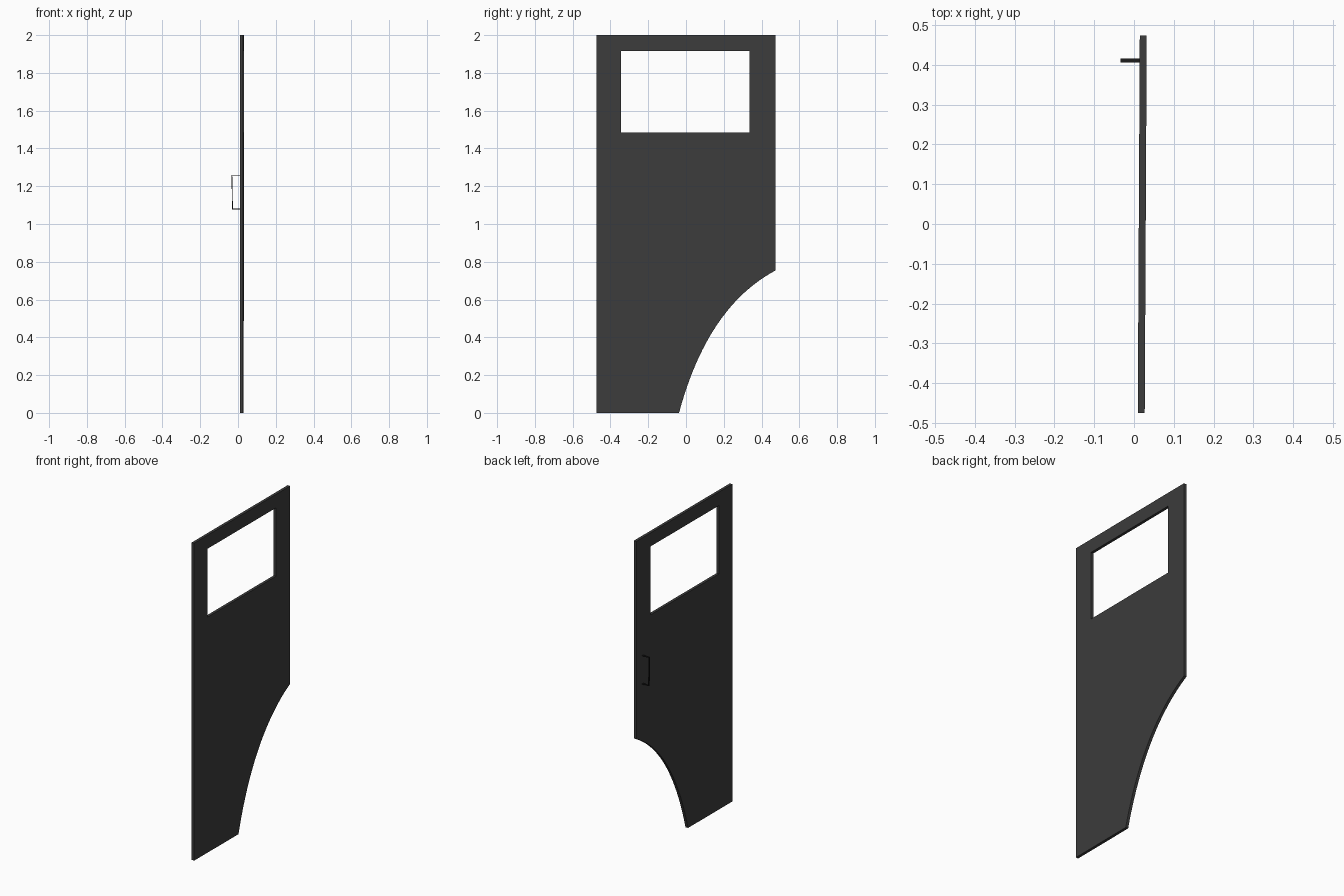
import bpy, bmesh
from mathutils import Vector

if "Cube" in bpy.data.objects:
    bpy.data.objects.remove(bpy.data.objects["Cube"])


def material(name, rgb):
    m = bpy.data.materials.new(name)
    m.diffuse_color = (*rgb, 1)
    m.use_nodes = True
    m.node_tree.nodes["Principled BSDF"].inputs["Base Color"].default_value = m.diffuse_color
    return m


def finish(bm, name, mat):
    bmesh.ops.recalc_face_normals(bm, faces=bm.faces)
    me = bpy.data.meshes.new(name)
    bm.to_mesh(me)
    bm.free()
    me.materials.append(mat)
    ob = bpy.data.objects.new(name, me)
    bpy.context.collection.objects.link(ob)
    return ob


def panel_x(y):
    # the door is turned very slightly about the vertical
    return 0.012 + 0.0053 * y


charcoal = material("charcoal", (0.045, 0.045, 0.045))
black = material("black", (0.012, 0.012, 0.012))

# Door panel: outline with wheel-arch curve, plus window opening
p0, pc, p1 = Vector((-0.037, 0)), Vector((0.114, 0.562)), Vector((0.474, 0.754))
N = 24
arch = [p0 * (1 - t) ** 2 + pc * 2 * t * (1 - t) + p1 * t * t
        for t in (i / N for i in range(N + 1))]
outline = [(-0.475, 0)] + [tuple(p) for p in arch] + [(0.474, 2), (-0.475, 2)]
window = [(-0.343, 1.484), (0.335, 1.484), (0.335, 1.915), (-0.343, 1.915)]

bm = bmesh.new()
edges = []
for loop in (outline, window):
    vs = [bm.verts.new((panel_x(y), y, z)) for y, z in loop]
    edges += [bm.edges.new((vs[i - 1], vs[i])) for i in range(len(vs))]
bmesh.ops.triangle_fill(bm, edges=edges, use_beauty=True, normal=(1, 0, 0))
ext = bmesh.ops.extrude_face_region(bm, geom=bm.faces[:])
bmesh.ops.translate(bm, vec=(0.0175, -0.0001, 0),
                    verts=[g for g in ext["geom"] if isinstance(g, bmesh.types.BMVert)])
finish(bm, "door_panel", charcoal)

# Pull handle: thin bent strap on the left face
strap = [(0.0145, 1.0775), (-0.031, 1.0775), (-0.0345, 1.2595), (0.0145, 1.2595),
         (0.0145, 1.2555), (-0.0305, 1.2555), (-0.027, 1.0815), (0.0145, 1.0815)]
bm = bmesh.new()
face = bm.faces.new([bm.verts.new((x, 0.406, z)) for x, z in strap])
ext = bmesh.ops.extrude_face_region(bm, geom=[face])
bmesh.ops.translate(bm, vec=(0, 0.01, 0),
                    verts=[g for g in ext["geom"] if isinstance(g, bmesh.types.BMVert)])
finish(bm, "pull_handle", black)
